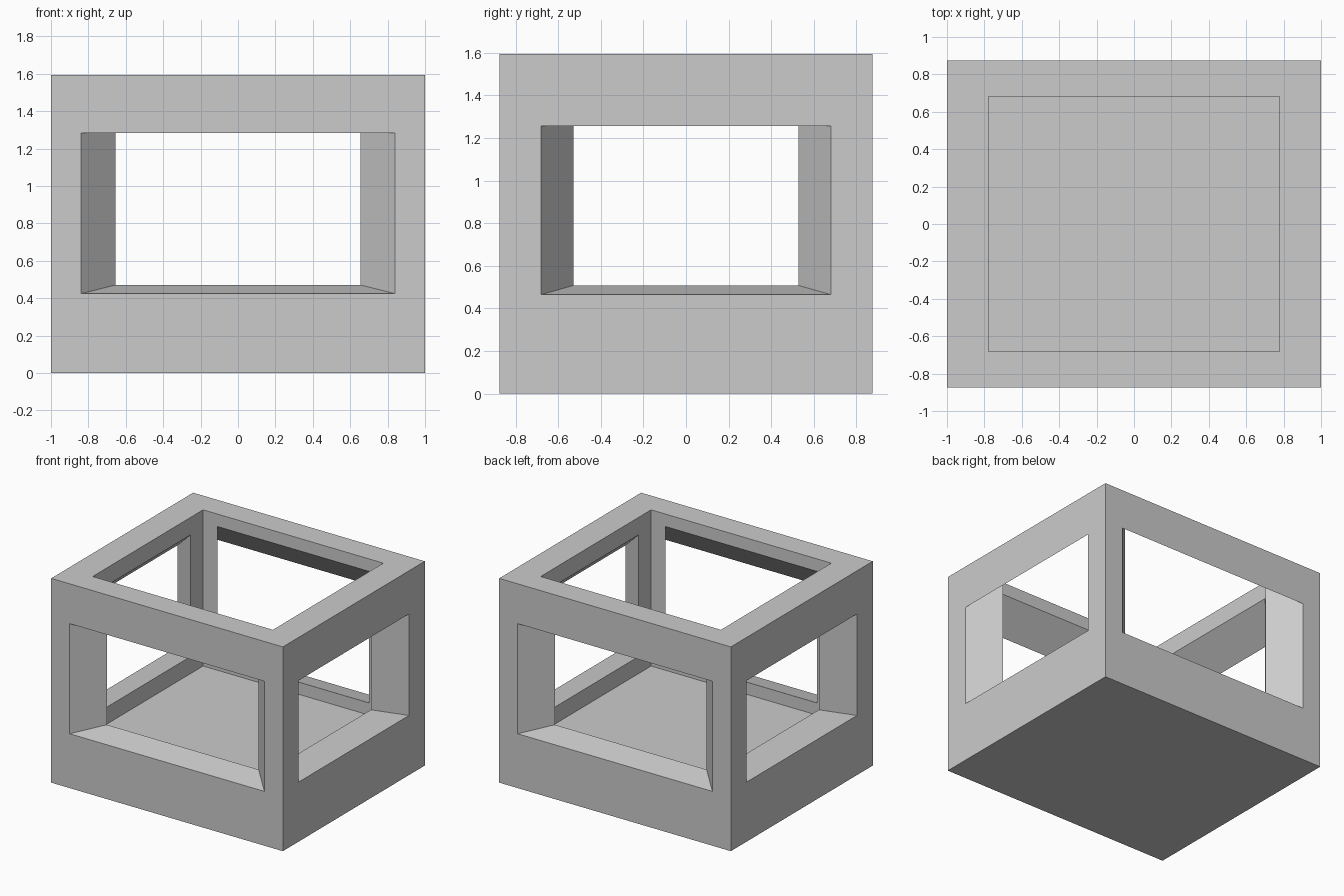
import bpy, bmesh
from mathutils import Matrix, Vector
from math import radians

if "Cube" in bpy.data.objects:
    bpy.data.objects.remove(bpy.data.objects["Cube"])


def make_object(name, bm):
    bmesh.ops.recalc_face_normals(bm, faces=bm.faces)
    mesh = bpy.data.meshes.new(name)
    bm.to_mesh(mesh)
    bm.free()
    obj = bpy.data.objects.new(name, mesh)
    bpy.context.collection.objects.link(obj)
    return obj


def box(name, hx, hy, z0, z1):
    bm = bmesh.new()
    bmesh.ops.create_cube(bm, size=1)
    bmesh.ops.scale(bm, vec=(2 * hx, 2 * hy, z1 - z0), verts=bm.verts)
    bmesh.ops.translate(bm, vec=(0, 0, (z0 + z1) / 2), verts=bm.verts)
    return make_object(name, bm)


def window_cutter(name, outer, inner, d_out, d_in, angle):
    """Tapered block through one wall; outer/inner = (half width, sill, lintel)."""
    bm = bmesh.new()
    rot = Matrix.Rotation(radians(angle), 3, 'Z')
    rings = []
    for t in (-0.15, 1.15):  # continue the taper past both wall faces
        w, lo, hi = (a + (b - a) * t for a, b in zip(outer, inner))
        d = d_out + (d_in - d_out) * t
        rings.append([bm.verts.new(rot @ Vector((x, -d, z)))
                      for x, z in ((-w, lo), (w, lo), (w, hi), (-w, hi))])
    a, b = rings
    bm.faces.new(a)
    bm.faces.new(b)
    for i in range(4):
        j = (i + 1) % 4
        bm.faces.new((a[i], a[j], b[j], b[i]))
    return make_object(name, bm)


# Outer shell
shell = box("open_box_frame", 1.0, 0.875, 0, 1.594)

# Open-topped cavity, then front/right/back/left windows with splayed reveals
cutters = [box("cavity_cutter", 0.778, 0.681, 0.375, 2.0)]
front = ((0.84, 0.424, 1.283), (0.655, 0.47, 1.497), 0.875, 0.681)
side = ((0.68, 0.465, 1.257), (0.528, 0.508, 1.457), 1.0, 0.778)
for i, spec in enumerate((front, side, front, side)):
    cutters.append(window_cutter(f"window_cutter_{i}", *spec, 90 * i))

for c in cutters:
    c.hide_render = True
    m = shell.modifiers.new(c.name, 'BOOLEAN')
    m.operation, m.solver, m.object = 'DIFFERENCE', 'EXACT', c

# Apply the cuts and clear the cutters away
bpy.context.view_layer.objects.active = shell
shell.select_set(True)
for m in list(shell.modifiers):
    bpy.ops.object.modifier_apply(modifier=m.name)
for c in cutters:
    bpy.data.objects.remove(c)
